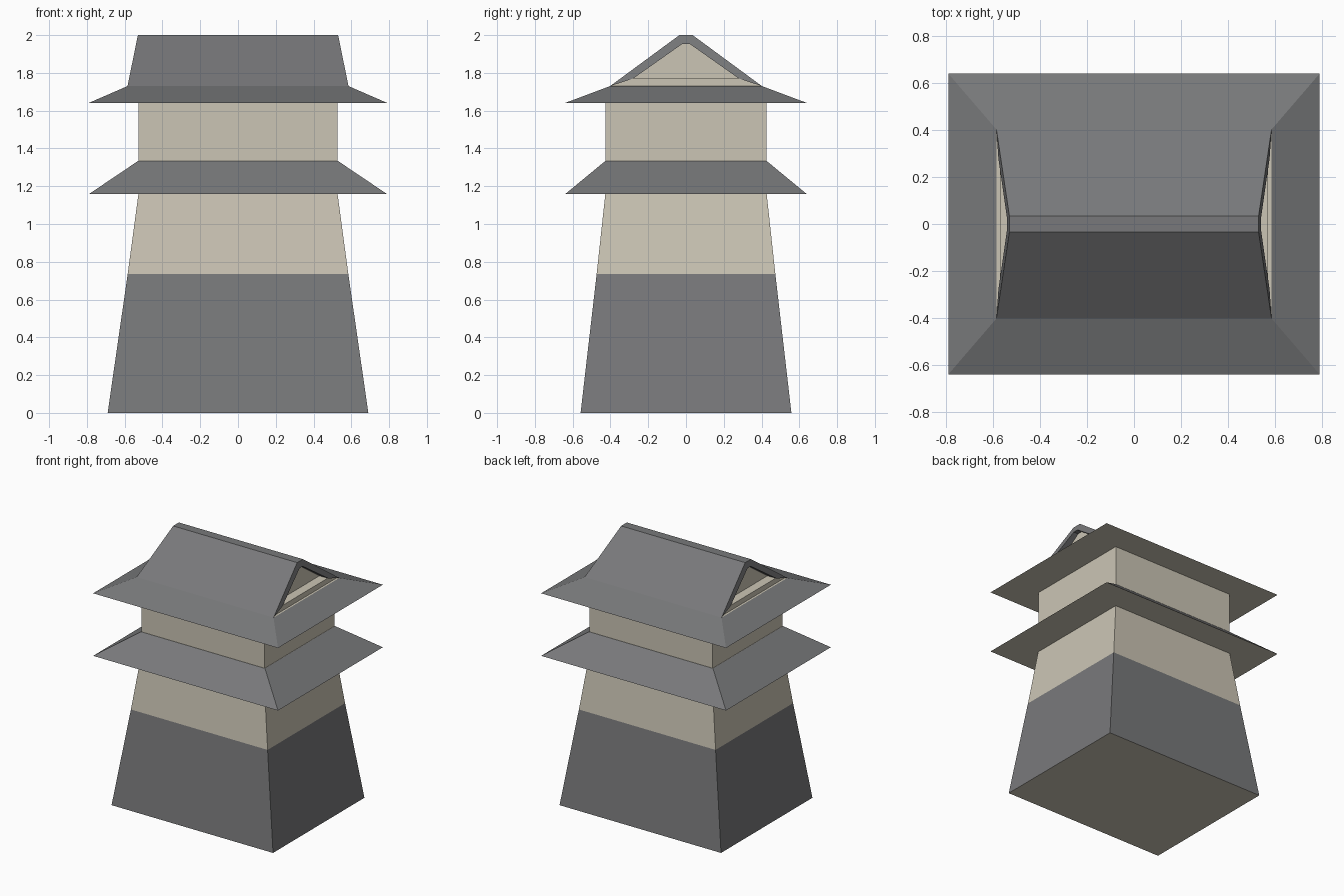
import bpy, bmesh

if "Cube" in bpy.data.objects:
    bpy.data.objects.remove(bpy.data.objects["Cube"])


def material(name, rgb):
    m = bpy.data.materials.new(name)
    m.diffuse_color = (*rgb, 1.0)
    m.use_nodes = True
    m.node_tree.nodes["Principled BSDF"].inputs["Base Color"].default_value = m.diffuse_color
    return m


GREY = material("slate_grey", (0.188, 0.191, 0.196))
CREAM = material("plaster_cream", (0.60, 0.56, 0.46))


def finish(name, bm, mats, cream_flat=False):
    bmesh.ops.recalc_face_normals(bm, faces=bm.faces)
    bm.normal_update()
    if cream_flat:  # horizontal faces take the second material
        for f in bm.faces:
            if abs(f.normal.z) > 0.99:
                f.material_index = 1
    me = bpy.data.meshes.new(name)
    bm.to_mesh(me)
    bm.free()
    for m in mats:
        me.materials.append(m)
    ob = bpy.data.objects.new(name, me)
    bpy.context.collection.objects.link(ob)
    return ob


def frustum(name, z0, half0, z1, half1, mats, cream_flat=False):
    """Four-sided tapered block between two rectangles."""
    bm = bmesh.new()
    corners = [(-1, -1), (1, -1), (1, 1), (-1, 1)]
    lo = [bm.verts.new((half0[0] * x, half0[1] * y, z0)) for x, y in corners]
    hi = [bm.verts.new((half1[0] * x, half1[1] * y, z1)) for x, y in corners]
    bm.faces.new(lo[::-1])
    bm.faces.new(hi)
    for i in range(4):
        j = (i + 1) % 4
        bm.faces.new((lo[i], lo[j], hi[j], hi[i]))
    return finish(name, bm, mats, cream_flat)


def prism(name, half_profile, half_x, mats):
    """Mirror a y-z profile in y and sweep it along x; half_x(z) sets the ends."""
    prof = half_profile + [(-y, z) for y, z in reversed(half_profile)]
    bm = bmesh.new()
    left = [bm.verts.new((-half_x(z), y, z)) for y, z in prof]
    right = [bm.verts.new((half_x(z), y, z)) for y, z in prof]
    bm.faces.new(left)
    bm.faces.new(right[::-1])
    n = len(prof)
    for i in range(n):
        j = (i + 1) % n
        bm.faces.new((left[i], right[i], right[j], left[j]))
    return finish(name, bm, mats)


# Tapered tower body
frustum("stone_base", 0, (0.69, 0.558), 0.735, (0.584, 0.473), [GREY, CREAM], True)
frustum("lower_wall", 0.735, (0.584, 0.473), 1.16, (0.527, 0.427), [CREAM])

# Lower skirt roof and upper storey
frustum("lower_roof", 1.158, (0.79, 0.64), 1.333, (0.53, 0.428), [GREY, CREAM], True)
frustum("upper_wall", 1.333, (0.527, 0.427), 1.642, (0.527, 0.427), [CREAM])

# Upper skirt roof
frustum("upper_roof", 1.641, (0.79, 0.64), 1.73, (0.585, 0.402), [GREY, CREAM], True)

# Gabled roof shell, open at both leaning ends
prism("gable_roof",
      [(0.02, 1.953), (0.28, 1.77), (0.402, 1.73), (0.035, 2.0)],
      lambda z: 0.585 - 0.055 * (z - 1.73) / 0.27, [GREY])

# Low sill and recessed gable walls under the shell
prism("gable_sill", [(0.402, 1.73), (0.28, 1.77)], lambda z: 0.57, [CREAM])
prism("gable_wall", [(0.30, 1.76), (0.022, 1.956)], lambda z: 0.50, [CREAM])
